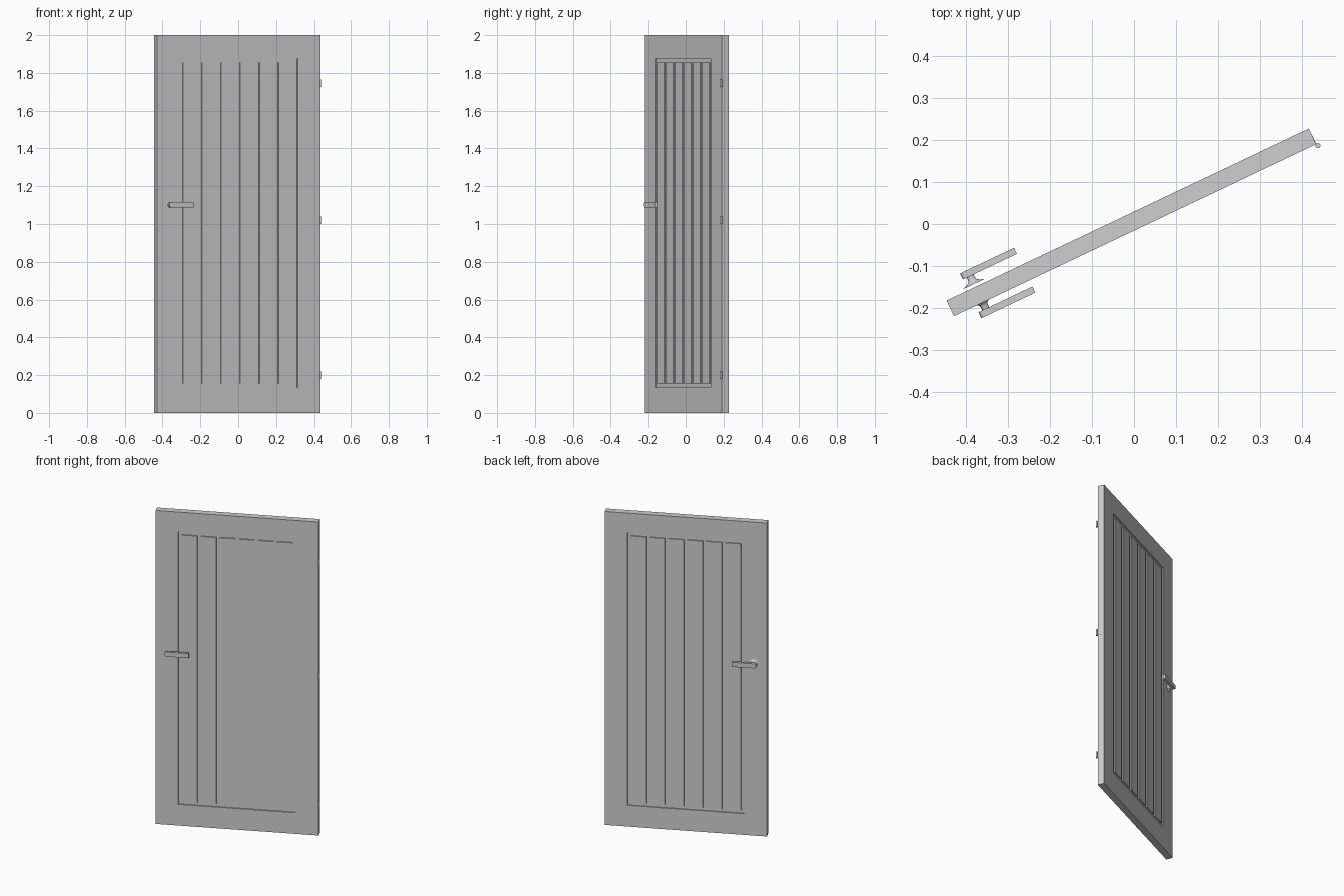
import bpy, bmesh, math
from mathutils import Matrix, Vector

cube = bpy.data.objects.get("Cube")
if cube:
    bpy.data.objects.remove(cube, do_unlink=True)

# Everything is built square to the door, then swung open by this matrix
SWING = Matrix.Translation((-0.006, 0.004, 0)) @ Matrix.Rotation(math.radians(25.4), 4, "Z")
WIDTH, THICK, HEIGHT = 0.953, 0.041, 2.0
GROOVE, DEPTH, PLANKS = 0.02, 0.007, 6
PANEL_W, PANEL_BOTTOM, PANEL_TOP = 0.689, 0.135, 1.875

grey = bpy.data.materials.new("plain grey")
grey.use_nodes = True
COLOUR = (0.62, 0.62, 0.62, 1)
grey.diffuse_color = COLOUR
grey.node_tree.nodes["Principled BSDF"].inputs["Base Color"].default_value = COLOUR


def finish(name, bm, smooth=False):
    bmesh.ops.recalc_face_normals(bm, faces=bm.faces[:])
    mesh = bpy.data.meshes.new(name)
    bm.to_mesh(mesh)
    bm.free()
    mesh.materials.append(grey)
    obj = bpy.data.objects.new(name, mesh)
    bpy.context.collection.objects.link(obj)
    obj.matrix_world = SWING
    if smooth:
        bpy.ops.object.select_all(action="DESELECT")
        obj.select_set(True)
        bpy.context.view_layer.objects.active = obj
        bpy.ops.object.shade_smooth_by_angle(angle=math.radians(35))
    return obj


def add_box(bm, centre, size):
    m = Matrix.Translation(centre) @ Matrix.Diagonal((*size, 1))
    return bmesh.ops.create_cube(bm, size=1, matrix=m)["verts"]


# Door leaf: slab cut along the groove lines, grooves sunk on both faces
bm = bmesh.new()
add_box(bm, (0, 0, HEIGHT / 2), (WIDTH, THICK, HEIGHT))
pitch = (PANEL_W - GROOVE) / PLANKS
starts = [-PANEL_W / 2 + i * pitch for i in range(PLANKS + 1)]
z_low, z_high = PANEL_BOTTOM + GROOVE, PANEL_TOP - GROOVE
cuts = [((x, 0, 0), (1, 0, 0)) for s in starts for x in (s, s + GROOVE)]
cuts += [((0, 0, z), (0, 0, 1)) for z in (PANEL_BOTTOM, z_low, z_high, PANEL_TOP)]
for co, no in cuts:
    bmesh.ops.bisect_plane(bm, geom=bm.verts[:] + bm.edges[:] + bm.faces[:],
                           plane_co=co, plane_no=no)


def in_groove(c):
    if abs(c.x) > PANEL_W / 2 or not PANEL_BOTTOM < c.z < PANEL_TOP:
        return False
    return not z_low < c.z < z_high or any(s < c.x < s + GROOVE for s in starts)


for side in (-1, 1):
    sunk = [f for f in bm.faces
            if f.normal.y * side > 0.9 and in_groove(f.calc_center_median())]
    out = bmesh.ops.extrude_face_region(bm, geom=sunk)["geom"]
    bmesh.ops.translate(bm, vec=(0, -side * DEPTH, 0),
                        verts=[g for g in out if isinstance(g, bmesh.types.BMVert)])
    bmesh.ops.delete(bm, geom=[f for f in sunk if f.is_valid], context="FACES_ONLY")
    bm.normal_update()
finish("door_leaf", bm)

# Handles: flared rosette and stem, then a flat lever rounded at the stem end
STEM_X, HANDLE_Y, HANDLE_Z = -0.401, 0.006, 1.102
FLARE = [(0.0, 0.022), (0.028, 0.022), (0.017, 0.026), (0.011, 0.030),
         (0.009, 0.035), (0.009, 0.046), (0.0, 0.046)]
for side, label in ((-1, "front"), (1, "back")):
    bm = bmesh.new()
    pts = [bm.verts.new((r, 0, h)) for r, h in FLARE]
    edges = [bm.edges.new(pair) for pair in zip(pts, pts[1:])]
    bmesh.ops.spin(bm, geom=pts + edges, cent=(0, 0, 0), axis=(0, 0, 1),
                   angle=math.tau, steps=24)
    bmesh.ops.remove_doubles(bm, verts=bm.verts[:], dist=1e-5)
    turn = Matrix.Rotation(-side * math.pi / 2, 4, "X")
    bm.transform(Matrix.Translation((STEM_X, HANDLE_Y, HANDLE_Z)) @ turn)
    finish(label + "_handle_stem", bm, smooth=True)

    bm = bmesh.new()
    add_box(bm, (-0.349, HANDLE_Y + side * 0.051, HANDLE_Z), (0.142, 0.016, 0.029))
    corners = [e for e in bm.edges
               if all(v.co.x < -0.4 for v in e.verts)
               and abs(e.verts[0].co.y - e.verts[1].co.y) > 0.01]
    bmesh.ops.bevel(bm, geom=corners, offset=0.010, segments=5, profile=0.5,
                    affect="EDGES")
    finish(label + "_handle_lever", bm, smooth=True)

# Hinges: knuckle at the front corner with a thin leaf on the door edge
for z, label in ((0.20, "lower"), (1.02, "middle"), (1.745, "upper")):
    bm = bmesh.new()
    at = Vector((0.4785, -0.0255, z))
    bmesh.ops.create_cone(bm, cap_ends=True, segments=20, radius1=0.006,
                          radius2=0.006, depth=0.04, matrix=Matrix.Translation(at))
    add_box(bm, (WIDTH / 2, -0.011, z), (0.001, 0.024, 0.04))
    finish(label + "_hinge", bm, smooth=True)
